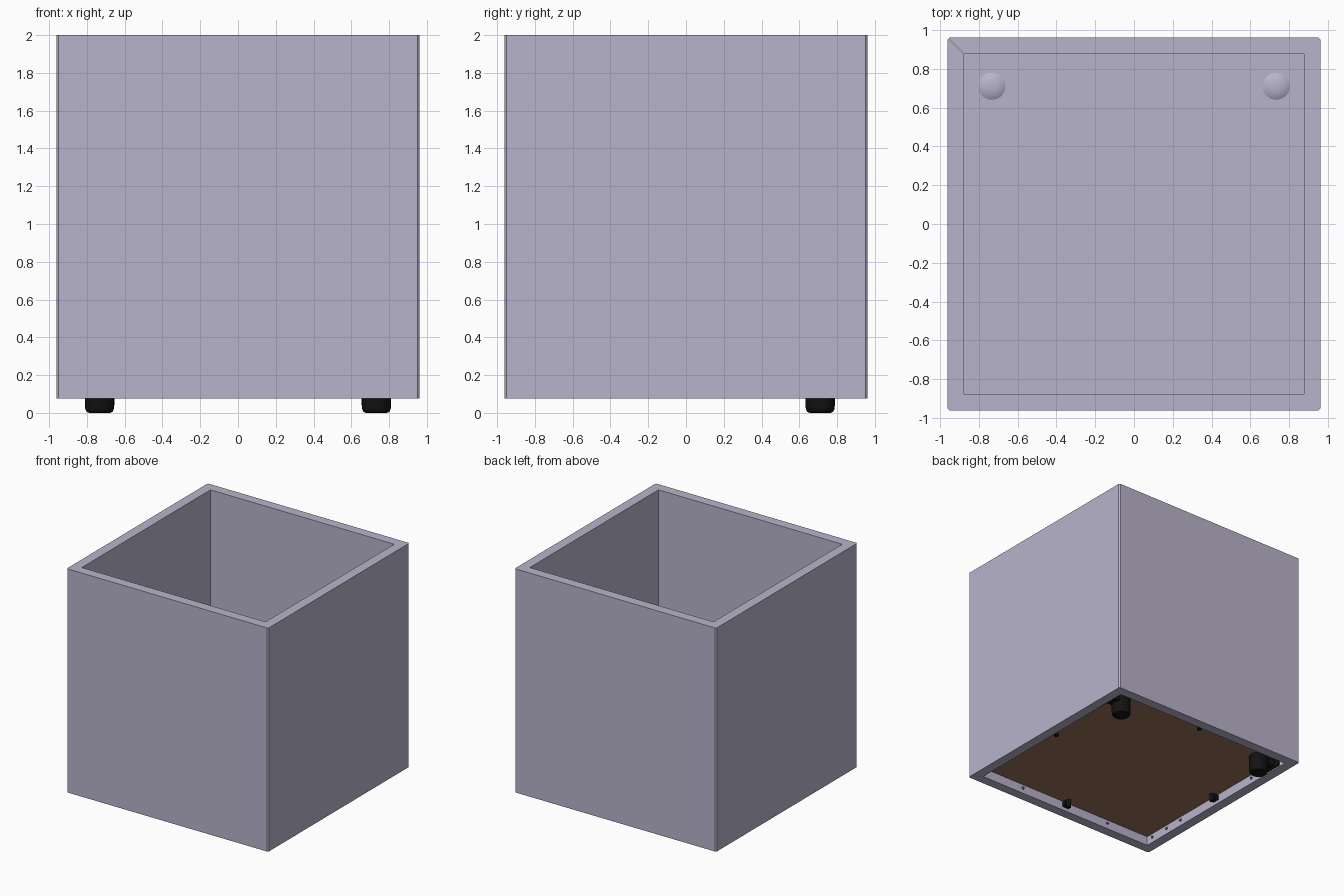
import bpy, bmesh, math
from mathutils import Matrix, Vector

cube = bpy.data.objects.get("Cube")
if cube:
    bpy.data.objects.remove(cube, do_unlink=True)

OUT, INN, CH = 0.96, 0.875, 0.01        # outer half width, inner half width, corner chamfer
BOTTOM, TOP, BASE = 0.075, 2.0, 0.155   # box bottom, rim, underside of the base board
FOOT_X, FOOT_Y = 0.733, 0.71


def material(name, rgb):
    m = bpy.data.materials.new(name)
    m.use_nodes = True
    m.diffuse_color = (*rgb, 1)
    m.node_tree.nodes["Principled BSDF"].inputs["Base Color"].default_value = (*rgb, 1)
    return m


lavender = material("lavender_grey", (0.485, 0.456, 0.597))
brown = material("brown_board", (0.32, 0.175, 0.10))
black = material("black_plastic", (0.006, 0.006, 0.006))
steel = material("dark_screw", (0.08, 0.08, 0.09))


def finish(name, bm, mat, matrix=Matrix()):
    bm.transform(matrix)
    bmesh.ops.recalc_face_normals(bm, faces=bm.faces)
    mesh = bpy.data.meshes.new(name)
    bm.to_mesh(mesh)
    bm.free()
    mesh.materials.append(mat)
    ob = bpy.data.objects.new(name, mesh)
    bpy.context.collection.objects.link(ob)
    return ob


def box(name, lo, hi, mat, matrix=Matrix()):
    bm = bmesh.new()
    bmesh.ops.create_cube(bm, size=1)
    lo, hi = Vector(lo), Vector(hi)
    for v in bm.verts:
        v.co = (lo + hi) / 2 + v.co * (hi - lo)
    return finish(name, bm, mat, matrix)


def lathe(name, profile, mat, matrix=Matrix(), steps=32):
    # spin an (r, z) profile around z
    bm = bmesh.new()
    verts = [bm.verts.new((r, 0, z)) for r, z in profile]
    edges = [bm.edges.new(pair) for pair in zip(verts, verts[1:])]
    bmesh.ops.spin(bm, geom=verts + edges, cent=(0, 0, 0), axis=(0, 0, 1),
                   angle=math.tau, steps=steps)
    bmesh.ops.remove_doubles(bm, verts=bm.verts, dist=1e-5)
    ob = finish(name, bm, mat, matrix)
    bpy.ops.object.select_all(action='DESELECT')
    ob.select_set(True)
    bpy.context.view_layer.objects.active = ob
    bpy.ops.object.shade_smooth_by_angle(angle=math.radians(35))
    return ob


def wall_panel(name, matrix):
    # mitred board with a small chamfer on its outer vertical edges
    mid = OUT - CH / 2
    outline = [(-INN, -INN), (-mid, -mid), (CH - OUT, -OUT),
               (OUT - CH, -OUT), (mid, -mid), (INN, -INN)]
    bm = bmesh.new()
    face = bm.faces.new([bm.verts.new((x, y, BOTTOM)) for x, y in outline])
    up = bmesh.ops.extrude_face_region(bm, geom=[face])["geom"]
    bmesh.ops.translate(bm, vec=(0, 0, TOP - BOTTOM),
                        verts=[g for g in up if isinstance(g, bmesh.types.BMVert)])
    return finish(name, bm, lavender, matrix)


# Four walls, each with a clip and screws inside the lower recess
for i, side in enumerate(("front", "left", "back", "right")):
    turn = Matrix.Rotation(i * math.pi / 2, 4, 'Z')
    wall_panel(side + "_wall", turn)
    box(side + "_clip", (-0.03, -INN, 0.105), (0.03, -INN + 0.035, 0.15), black, turn)
    lathe(side + "_clip_peg", [(0, 0.09), (0.02, 0.09), (0.02, BASE)], black,
          turn @ Matrix.Translation((0, -INN + 0.045, 0)), 12)
    spots = [-0.45, 0.45]
    if side == "left":
        spots += [-0.81, -0.63]
    if side == "right":
        spots += [0.81, 0.63]
    for x in spots:
        place = turn @ Matrix.Translation((x, -INN, 0.125)) @ Matrix.Rotation(-math.pi / 2, 4, 'X')
        lathe(side + "_screw", [(0.013, -0.004), (0.013, -0.003), (0, -0.003)][::-1]
              + [(0.013, 0.004), (0, 0.004)], steel,
              place @ Matrix.Scale(-1, 4, (0, 0, 1)), 12)

# Base board and inner floor
box("base_board", (-INN, -INN, BASE), (INN, INN, BASE + 0.015), brown)
box("inner_floor", (-INN, -INN, BASE + 0.015), (INN, INN, BASE + 0.035), lavender)

# Back feet with wall brackets below, domed caps above
foot = [(0, 0), (0.055, 0), (0.068, 0.005), (0.075, 0.018), (0.078, 0.04), (0.078, BASE)]
cap = [(0, 0.018), (0.03, 0.016), (0.055, 0.009), (0.07, 0)]
for s, side in ((1, "left"), (-1, "right")):
    at = Matrix.Translation((s * FOOT_X, FOOT_Y, 0))
    lathe(side + "_foot", foot, black, at)
    lathe(side + "_foot_cap", cap, lavender, at @ Matrix.Translation((0, 0, BASE + 0.035)))
    flip = Matrix.Scale(s, 4, (1, 0, 0))
    box(side + "_bracket_plate", (INN - 0.015, 0.6, 0.085), (INN, 0.81, BASE), black, flip)
    box(side + "_bracket_arm", (FOOT_X, 0.66, 0.1), (INN, 0.76, BASE), black, flip)
